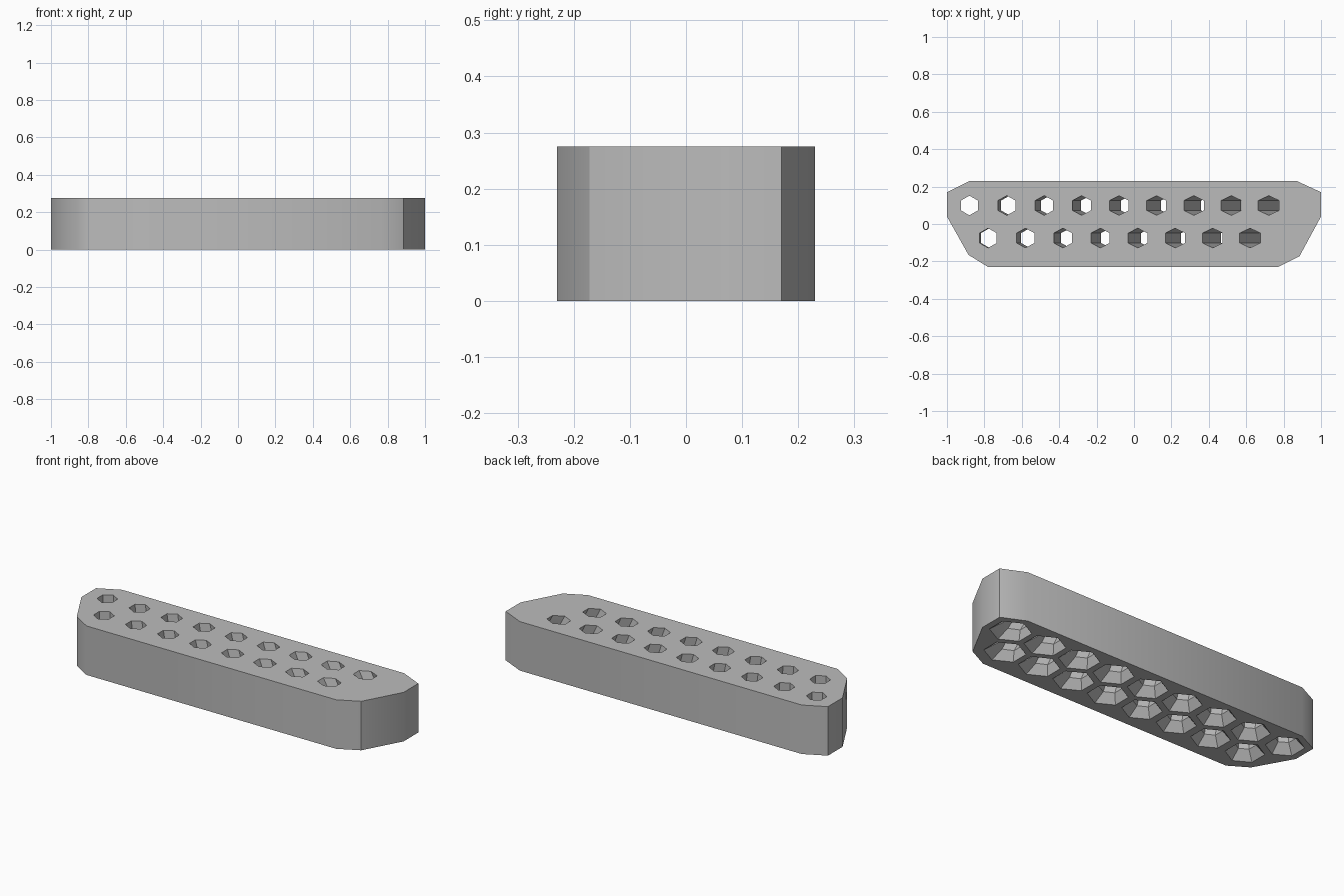
import bpy, bmesh, math

HEIGHT = 0.275
SINK = 0.05          # depth of the flared mouth underneath
HOLE_R, MOUTH_R = 0.0525, 0.098

if "Cube" in bpy.data.objects:
    bpy.data.objects.remove(bpy.data.objects["Cube"], do_unlink=True)

grey = bpy.data.materials.new("mid_grey")
grey.use_nodes = True
grey.diffuse_color = (0.5, 0.5, 0.5, 1)
grey.node_tree.nodes["Principled BSDF"].inputs["Base Color"].default_value = (0.5, 0.5, 0.5, 1)


def make_object(name, bm):
    bmesh.ops.recalc_face_normals(bm, faces=bm.faces[:])
    mesh = bpy.data.meshes.new(name)
    bm.to_mesh(mesh)
    bm.free()
    mesh.materials.append(grey)
    obj = bpy.data.objects.new(name, mesh)
    bpy.context.collection.objects.link(obj)
    return obj


def loft(bm, rings):
    """Closed solid through a stack of rings with equal point counts."""
    loops = [[bm.verts.new(p) for p in ring] for ring in rings]
    for a, b in zip(loops, loops[1:]):
        for i in range(len(a)):
            j = (i + 1) % len(a)
            bm.faces.new((a[i], a[j], b[j], b[i]))
    bm.faces.new(loops[0][::-1])
    bm.faces.new(loops[-1])


def hexagon(x, y, z, radius, stretch):
    angles = [math.radians(30 + 60 * k) for k in range(6)]
    return [(x + radius * stretch * math.cos(a), y + radius * math.sin(a), z) for a in angles]


# Chamfered block
outline = [(-0.88, 0.23), (-1, 0.17), (-1, 0.04), (-0.885, -0.165), (-0.78, -0.23),
           (0.77, -0.23), (0.885, -0.172), (1, 0.04), (1, 0.17), (0.87, 0.23)]
bm = bmesh.new()
loft(bm, [[(x, y, z) for x, y in outline] for z in (0, HEIGHT)])
block = make_object("holder_block", bm)

# Two staggered rows of hexagonal holes, leaning more and more towards +x
bm = bmesh.new()
for count, start, y in ((9, -0.88, 0.099), (8, -0.78, -0.075)):
    for i in range(count):
        x = start + 0.2 * i
        lean = (x + 0.88) / 1.6
        rings = []
        for z in (-0.01, SINK, HEIGHT + 0.01):
            cx = x + 0.15 * lean * (1 - z / HEIGHT)
            if z < 0:
                radius = MOUTH_R + (MOUTH_R - HOLE_R) * -z / SINK
                rings.append(hexagon(cx, y, z, radius, 1 + 0.1 * lean))
            else:
                rings.append(hexagon(cx, y, z, HOLE_R, 1 + 0.23 * lean))
        loft(bm, rings)
cutter = make_object("hole_cutter", bm)
cutter.hide_render = True

# Cut the holes and drop the cutter
cut = block.modifiers.new("holes", "BOOLEAN")
cut.operation = "DIFFERENCE"
cut.solver = "EXACT"
cut.object = cutter
bpy.ops.object.select_all(action="DESELECT")
bpy.context.view_layer.objects.active = block
block.select_set(True)
bpy.ops.object.modifier_apply(modifier=cut.name)
bpy.data.objects.remove(cutter, do_unlink=True)

# Soften only the gentle corners of the outline
bpy.ops.object.shade_smooth_by_angle(angle=math.radians(33))
